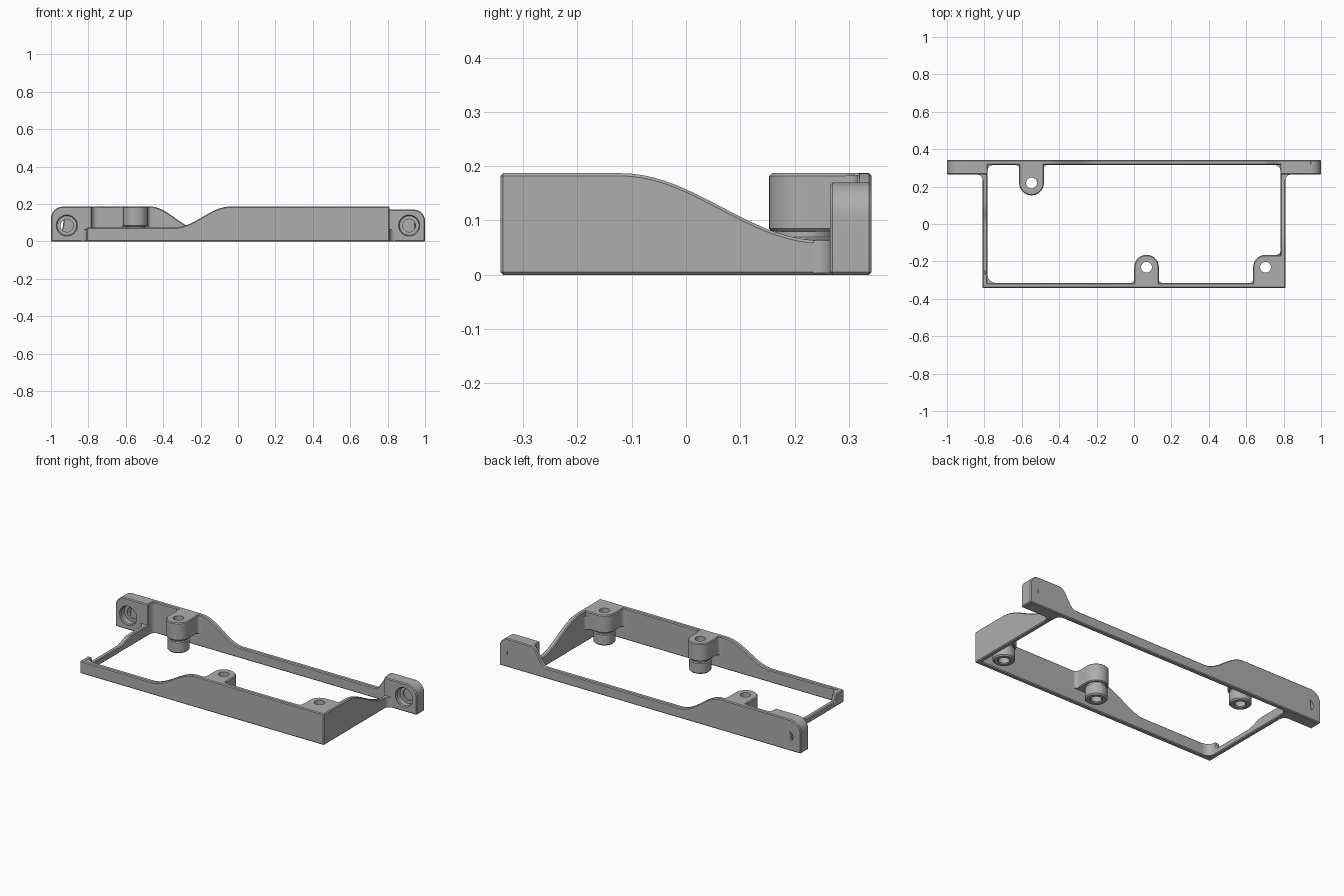
import bpy, bmesh, math

if "Cube" in bpy.data.objects:
    bpy.data.objects.remove(bpy.data.objects["Cube"])

mat = bpy.data.materials.new("plain grey")
mat.diffuse_color = (0.42, 0.42, 0.42, 1)
mat.use_nodes = True
mat.node_tree.nodes["Principled BSDF"].inputs["Base Color"].default_value = mat.diffuse_color

OUT_X, OUT_Y, THICK, TOP, LOW = 0.81, 0.342, 0.027, 0.187, 0.063
IN_X, IN_Y = OUT_X - THICK, OUT_Y - THICK
AXES = {"x": lambda u, v, w: (u, w, v),
        "y": lambda u, v, w: (w, u, v),
        "z": lambda u, v, w: (u, v, w)}


def finish(name, bm, chamfer=0):
    bmesh.ops.recalc_face_normals(bm, faces=bm.faces)
    me = bpy.data.meshes.new(name)
    bm.to_mesh(me)
    bm.free()
    me.materials.append(mat)
    ob = bpy.data.objects.new(name, me)
    bpy.context.collection.objects.link(ob)
    if chamfer:
        m = ob.modifiers.new("chamfer", "BEVEL")
        m.width, m.segments = chamfer, 1
        m.limit_method, m.angle_limit = "ANGLE", math.radians(40)
    return ob


def prism(name, outline, axis, lo, hi, chamfer=0.005):
    """Extrude a 2D outline between lo and hi along the remaining axis."""
    bm = bmesh.new()
    f = AXES[axis]
    face = bm.faces.new([bm.verts.new(f(u, v, lo)) for u, v in outline])
    ext = bmesh.ops.extrude_face_region(bm, geom=[face])["geom"]
    a, b = f(0, 0, lo), f(0, 0, hi)
    bmesh.ops.translate(bm, vec=[q - p for p, q in zip(a, b)],
                        verts=[g for g in ext if isinstance(g, bmesh.types.BMVert)])
    return finish(name, bm, chamfer)


def lathe(name, profile, center, axis, n=40):
    """Revolve a closed (radius, height) profile."""
    bm = bmesh.new()
    rings = []
    for i in range(n):
        a = 2 * math.pi * i / n
        ring = []
        for r, h in profile:
            u, v = center[0] + r * math.cos(a), center[1] + r * math.sin(a)
            ring.append(bm.verts.new(AXES[axis](u, v, h)))
        rings.append(ring)
    k = len(profile)
    for i in range(n):
        p, q = rings[i], rings[(i + 1) % n]
        for j in range(k):
            bm.faces.new((p[j], q[j], q[(j + 1) % k], p[(j + 1) % k]))
    bmesh.ops.remove_doubles(bm, verts=bm.verts, dist=1e-6)
    return finish(name, bm)


def arc(cx, cy, r, a0, a1, n=10):
    return [(cx + r * math.cos(math.radians(a0 + (a1 - a0) * i / n)),
             cy + r * math.sin(math.radians(a0 + (a1 - a0) * i / n))) for i in range(n + 1)]


def ease(x0, z0, x1, z1, n=18):
    """Smooth S-shaped ramp between two heights."""
    return [(x0 + (x1 - x0) * i / n,
             z0 + (z1 - z0) * (1 - math.cos(math.pi * i / n)) / 2) for i in range(n + 1)]


def fillet(name, x, y, sx, sy, r, z0, z1):
    """Concave corner filler; the corner at (x, y) opens towards (sx, sy)."""
    e = 0.008
    pts = [(x - sx * e, y - sy * e), (x + sx * r, y - sy * e)]
    pts += [(x + sx * (r - u), y + sy * (r - v)) for u, v in arc(0, 0, r, 90, 0, 8)][::-1][::-1]
    pts += [(x - sx * e, y + sy * r)]
    pts[2:-1] = [(x + sx * (r - r * math.sin(math.pi / 16 * i)),
                  y + sy * (r - r * math.cos(math.pi / 16 * i))) for i in range(9)]
    return prism(name, pts, "z", z0, z1, 0)


def cut(ob, profile, center, axis):
    c = lathe("cutter", profile, center, axis)
    m = ob.modifiers.new("hole", "BOOLEAN")
    m.operation, m.solver, m.object = "DIFFERENCE", "EXACT", c
    c.hide_render = True
    cutters.append(c)


cutters = []

# Frame walls with sweeping top edges
prism("front_wall", [(-OUT_X, 0), (OUT_X, 0), (OUT_X, TOP)]
      + ease(-0.04, TOP, -0.34, 0.075) + [(-OUT_X, 0.075)], "x", -OUT_Y, -IN_Y)
prism("back_wall", [(-0.95, 0.0), (0.95, 0.0), (0.95, 0.17)]
      + ease(0.79, 0.17, 0.69, LOW) + ease(-0.2, LOW, -0.47, TOP) + [(-0.92, TOP)],
      "x", IN_Y, OUT_Y)
prism("right_wall", [(-0.326, 0), (0.326, 0), (0.326, LOW)]
      + ease(0.25, LOW, -0.12, TOP) + [(-0.326, TOP)], "y", IN_X, OUT_X)
prism("left_wall", [(-0.326, 0), (0.326, 0), (0.326, LOW)]
      + ease(0.11, LOW, 0.0, 0.035) + [(-0.255, 0.035), (-0.265, 0.075), (-0.326, 0.075)],
      "y", -OUT_X, -IN_X)

# Mounting ears with counterbored screw holes
for side, s, h, r in (("left", -1, TOP, 0.065), ("right", 1, 0.17, 0.06)):
    outline = [(s * 0.782, 0), (s, 0)]
    outline += [(s * u, v) for u, v in arc(1 - r, h - r, r, 0, 90)] + [(s * 0.782, h)]
    ear = prism(side + "_ear", outline, "x", 0.265, OUT_Y)
    cut(ear, [(0, 0.2), (0.057, 0.2), (0.057, 0.27), (0.052, 0.275), (0.052, 0.305),
              (0.034, 0.305), (0.034, 0.4), (0, 0.4)], (s * 0.915, 0.085), "x")
    fillet(side + "_ear_fillet", s * OUT_X, 0.265, s, -1, 0.03, 0.003, LOW)

# Inner corner fillets
fillet("front_left_corner", -IN_X, -IN_Y, 1, 1, 0.045, 0.003, 0.073)
fillet("back_left_corner", -IN_X, IN_Y, 1, -1, 0.03, 0.003, TOP - 0.003)
fillet("back_right_corner", IN_X, IN_Y, -1, -1, 0.03, 0.003, LOW)

# Screw bosses: a rounded tab on the wall and a hollow post beneath
R, Z0 = 0.066, 0.08
for name, x, y, s in (("back_boss", -0.548, 0.219, 1),
                      ("middle_boss", 0.067, -0.231, -1),
                      ("corner_boss", 0.703, -0.231, -1)):
    wall = s * 0.33
    if name == "corner_boss":
        outline = [(x - R, wall)] + arc(x, y, R, 180, 90) + [(0.8, y + R), (0.8, wall)]
        fillet(name + "_fillet_b", IN_X, y + R, -1, 1, 0.022, Z0, 0.16)
    else:
        outline = [(x - R, wall)] + [(u, y - s * v) for u, v in arc(x, 0, R, 180, 0, 20)] + [(x + R, wall)]
        fillet(name + "_fillet_b", x + R, s * IN_Y, 1, -s, 0.02, Z0, TOP - 0.003)
    fillet(name + "_fillet_a", x - R, s * IN_Y, -1, -s, 0.02, Z0, TOP - 0.003)
    tab = prism(name + "_tab", outline, "z", Z0, TOP)
    cut(tab, [(0, 0.05), (0.029, 0.05), (0.029, 0.3), (0, 0.3)], (x, y), "z")
    lathe(name + "_post", [(0.034, 0.001), (0.053, 0.001), (0.06, 0.008), (0.06, 0.066),
                           (0.054, 0.07), (0.054, 0.1), (0.029, 0.1), (0.029, 0.006)],
          (x, y), "z")

# Apply modifiers, remove the cutters, shade
bpy.ops.object.select_all(action="DESELECT")
parts = [o for o in bpy.context.scene.objects if o not in cutters]
for o in parts:
    o.select_set(True)
bpy.context.view_layer.objects.active = parts[0]
bpy.ops.object.convert(target="MESH")
for c in cutters:
    bpy.data.objects.remove(c)
bpy.ops.object.shade_smooth_by_angle(angle=math.radians(30))
